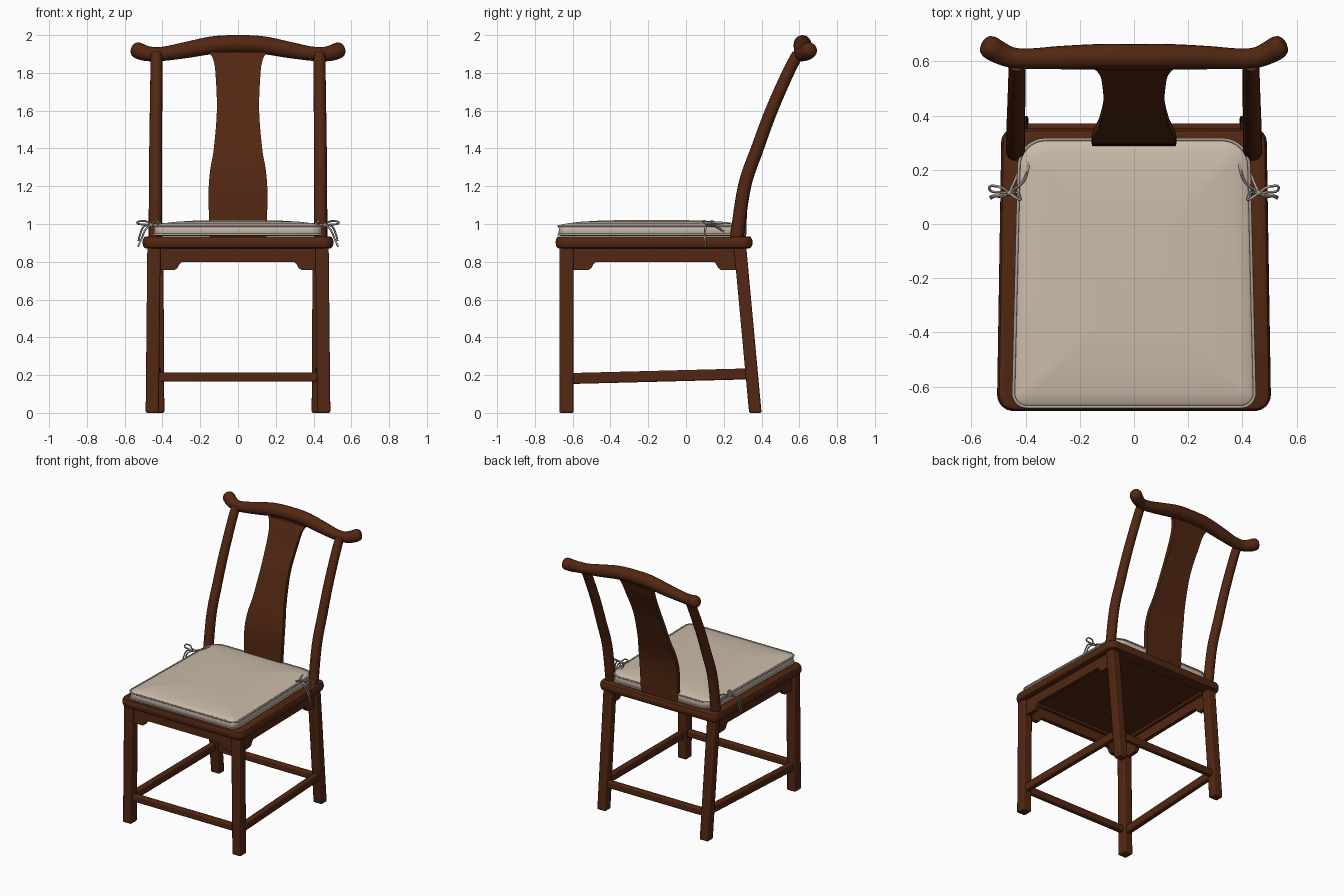
import bpy, bmesh, math
from mathutils import Vector

old = bpy.data.objects.get("Cube")
if old:
    bpy.data.objects.remove(old, do_unlink=True)


def material(name, rgb, rough):
    m = bpy.data.materials.new(name)
    m.use_nodes = True
    m.diffuse_color = (*rgb, 1)
    bsdf = next(n for n in m.node_tree.nodes if n.type == 'BSDF_PRINCIPLED')
    bsdf.inputs["Base Color"].default_value = (*rgb, 1)
    bsdf.inputs["Roughness"].default_value = rough
    return m


WOOD = material("dark red wood", (0.085, 0.02, 0.006), 0.5)
CLOTH = material("cream cloth", (0.60, 0.50, 0.40), 0.9)
CORD = material("grey beige cord", (0.40, 0.35, 0.30), 0.9)


def finish(name, bm, mat, bevel=0, angle=40):
    bmesh.ops.recalc_face_normals(bm, faces=bm.faces)
    me = bpy.data.meshes.new(name)
    bm.to_mesh(me)
    bm.free()
    ob = bpy.data.objects.new(name, me)
    bpy.context.collection.objects.link(ob)
    me.materials.append(mat)
    if bevel:
        b = ob.modifiers.new("soft edges", 'BEVEL')
        b.width, b.segments, b.limit_method = bevel, 2, 'ANGLE'
    bpy.ops.object.select_all(action='DESELECT')
    ob.select_set(True)
    bpy.context.view_layer.objects.active = ob
    bpy.ops.object.shade_smooth_by_angle(angle=math.radians(angle))
    return ob


def loft(name, rings, mat, closed=False, **kw):
    """Skin a row of equal point rings; cap both ends unless closed."""
    bm = bmesh.new()
    vs = [[bm.verts.new(p) for p in r] for r in rings]
    pairs = list(zip(vs, vs[1:])) + ([(vs[-1], vs[0])] if closed else [])
    n = len(vs[0])
    for a, b in pairs:
        for i in range(n):
            j = (i + 1) % n
            bm.faces.new((a[i], a[j], b[j], b[i]))
    if not closed:
        bm.faces.new(vs[0])
        bm.faces.new(vs[-1])
    return finish(name, bm, mat, **kw)


def spline(pts, steps=6):
    """Smooth curve through points of any dimension."""
    pts = [Vector(p) for p in pts]
    out = []
    for i in range(len(pts) - 1):
        p1, p2 = pts[i], pts[i + 1]
        p0 = pts[i - 1] if i else p1 * 2 - p2
        p3 = pts[i + 2] if i + 2 < len(pts) else p2 * 2 - p1
        for k in range(steps):
            t = k / steps
            out.append(0.5 * (2 * p1 + (p2 - p0) * t + (2 * p0 - 5 * p1 + 4 * p2 - p3) * t * t
                              + (3 * p1 - p0 - 3 * p2 + p3) * t ** 3))
    return out + [pts[-1]]


def tube(name, pts, mat, sides=16, closed=False, ref=(0, 0, 1)):
    """Round tube through (x, y, z, radius) points."""
    rings, n = [], len(pts)
    for i, p in enumerate(pts):
        a = pts[(i - 1) % n if closed else max(i - 1, 0)]
        b = pts[(i + 1) % n if closed else min(i + 1, n - 1)]
        t = (Vector(b[:3]) - Vector(a[:3])).normalized()
        u = t.cross(Vector(ref)).normalized()
        v = u.cross(t)
        rings.append([Vector(p[:3]) + p[3] * (u * math.cos(w) + v * math.sin(w))
                      for w in (2 * math.pi * k / sides for k in range(sides))])
    return loft(name, rings, mat, closed=closed, angle=60)


def beam(name, a, b, w, h):
    """Square bar; ends stay flat across its main axis."""
    a, b = Vector(a), Vector(b)
    d = b - a
    axis = max(range(3), key=lambda i: abs(d[i]))
    e = [Vector((i == 0, i == 1, i == 2)) for i in range(3) if i != axis]
    ring = [e[0] * s * w / 2 + e[1] * t * h / 2 for s, t in ((-1, -1), (1, -1), (1, 1), (-1, 1))]
    return loft(name, [[p + o for o in ring] for p in (a, b)], WOOD, bevel=0.008)


def outline(front, back, y0, y1, rf, rb, inset, z, arc=8):
    """Trapezoid with rounded corners, moved inwards by inset."""
    pts = []
    for sx, sy, hw, y, r, start in ((1, 1, back, y1, rb, 0), (-1, 1, back, y1, rb, 90),
                                    (-1, -1, front, y0, rf, 180), (1, -1, front, y0, rf, 270)):
        r2 = max(r - inset, 0.02)
        cx, cy = sx * (hw - inset - r2), y - sy * (inset + r2)
        for k in range(arc + 1):
            w = math.radians(start + 90 * k / arc)
            pts.append(Vector((cx + r2 * math.cos(w), cy + r2 * math.sin(w), z)))
    return pts


def apron(name, a, b):
    """Board under the seat with a stepped bracket at each end."""
    a, b = Vector(a), Vector(b)
    length, d = (b - a).length, (b - a).normalized()
    side = Vector((-d.y, d.x)) * 0.014
    half = [(0, 0.755), (0.085, 0.757), (0.10, 0.768), (0.108, 0.785), (0.122, 0.80)]
    prof = [(0, 0.88)] + half + [(length - u, z) for u, z in reversed(half)] + [(length, 0.88)]
    rings = []
    for s in (-1, 1):
        rings.append([(*(a + d * u + side * s), z) for u, z in prof])
    return loft(name, rings, WOOD, angle=30)


# Seat frame with rounded edge and recessed underside
SEAT = (0.505, 0.49, -0.69, 0.352, 0.06, 0.05)
seat_profile = [(0.09, 0.888), (0.09, 0.87), (0.02, 0.87), (0.008, 0.875), (0.001, 0.889),
                (0, 0.903), (0.001, 0.916), (0.008, 0.93), (0.02, 0.935)]
loft("seat_frame", [outline(*SEAT, i, z) for i, z in seat_profile], WOOD)

# Legs, back posts, side rails
for s, n in ((1, "left"), (-1, "right")):
    beam(n + "_front_leg", (s * 0.454, -0.633, 0), (s * 0.445, -0.633, 0.89), 0.07, 0.075)
    beam(n + "_back_leg", (s * 0.425, 0.367, 0), (s * 0.43, 0.285, 0.89), 0.07, 0.066)
    post = [(s * 0.437, 0.266, 0.91, 0.036), (s * 0.437, 0.31, 1.2, 0.035),
            (s * 0.436, 0.378, 1.4, 0.034), (s * 0.434, 0.452, 1.6, 0.033),
            (s * 0.432, 0.54, 1.8, 0.032), (s * 0.432, 0.592, 1.9, 0.031)]
    tube(n + "_back_post", spline(post), WOOD, ref=(1, 0, 0))
    beam(n + "_stretcher", (s * 0.452, -0.61, 0.182), (s * 0.427, 0.35, 0.207), 0.04, 0.058)
    apron(n + "_apron", (s * 0.448, -0.6), (s * 0.435, 0.27))

beam("front_stretcher", (-0.43, -0.633, 0.19), (0.43, -0.633, 0.19), 0.04, 0.05)
beam("back_stretcher", (-0.41, 0.35, 0.19), (0.41, 0.35, 0.19), 0.04, 0.05)
apron("front_apron", (-0.42, -0.635), (0.42, -0.635))

# Back splat: half width, depth, height
splat = spline([(0.15, 0.302, 0.92), (0.156, 0.312, 1.15), (0.148, 0.337, 1.28),
                (0.128, 0.378, 1.4), (0.112, 0.45, 1.6), (0.118, 0.535, 1.78),
                (0.128, 0.568, 1.86), (0.15, 0.592, 1.91)])
loft("back_splat", [[(-w, y - 0.016, z), (w, y - 0.016, z), (w, y + 0.016, z), (-w, y + 0.016, z)]
                    for w, y, z in splat], WOOD)

# Crest rail with upturned horn ends
half = [(0.13, 0.617, 1.947, 0.047), (0.27, 0.614, 1.922, 0.043), (0.38, 0.61, 1.903, 0.038),
        (0.45, 0.614, 1.899, 0.038), (0.50, 0.634, 1.907, 0.042), (0.53, 0.652, 1.919, 0.043),
        (0.548, 0.664, 1.927, 0.034), (0.556, 0.669, 1.93, 0.016)]
crest = [(-x, y, z, r) for x, y, z, r in reversed(half)] + [(0, 0.617, 1.953, 0.047)] + half
tube("crest_rail", spline(crest), WOOD, sides=20)

# Cushion with piping
PAD = (0.445, 0.425, -0.675, 0.312, 0.05, 0.10)
pad_profile = [(0.03, 0.936), (0.008, 0.938), (0, 0.947), (0.002, 0.97), (0, 0.987), (0.012, 0.996),
               (0.05, 1.004), (0.12, 1.012), (0.2, 1.017), (0.3, 1.02)]
loft("cushion", [outline(*PAD, i, z) for i, z in pad_profile], CLOTH, angle=60)
for n, z in (("lower", 0.944), ("upper", 0.99)):
    path = [(*p, 0.006) for p in outline(*PAD, 0, z)]
    tube(n + "_piping", path, CORD, sides=8, closed=True)

# Cushion ties: cord round the post and a bow
for s, n in ((1, "left"), (-1, "right")):
    strands = {
        "tie_cord": [(0.385, 0.25, 0.99), (0.39, 0.21, 1.0), (0.41, 0.155, 1.0), (0.46, 0.115, 0.995)],
        "side_cord": [(0.425, 0.2, 0.96), (0.44, 0.16, 0.985), (0.46, 0.115, 0.995)],
        "outer_loop": [(0.46, 0.115, 0.995), (0.49, 0.135, 1.015), (0.53, 0.14, 1.012),
                       (0.525, 0.12, 1.0), (0.46, 0.115, 0.995)],
        "inner_loop": [(0.46, 0.115, 0.995), (0.44, 0.10, 1.016), (0.42, 0.09, 1.01),
                       (0.43, 0.115, 0.998), (0.46, 0.115, 0.995)],
        "long_tail": [(0.46, 0.115, 0.995), (0.49, 0.1, 0.97), (0.512, 0.105, 0.92), (0.53, 0.1, 0.88)],
        "short_tail": [(0.46, 0.115, 0.995), (0.5, 0.105, 0.985), (0.52, 0.1, 0.94), (0.527, 0.095, 0.91)],
    }
    for part, pts in strands.items():
        path = spline([(s * x, y, z, 0.005) for x, y, z in pts], 5)
        tube(n + "_" + part, path, CORD, sides=6, ref=(0.1, 1, 0.2))
    bm = bmesh.new()
    bmesh.ops.create_uvsphere(bm, u_segments=10, v_segments=8, radius=0.011)
    bmesh.ops.translate(bm, verts=bm.verts, vec=(s * 0.46, 0.115, 0.995))
    finish(n + "_tie_knot", bm, CORD, angle=60)
